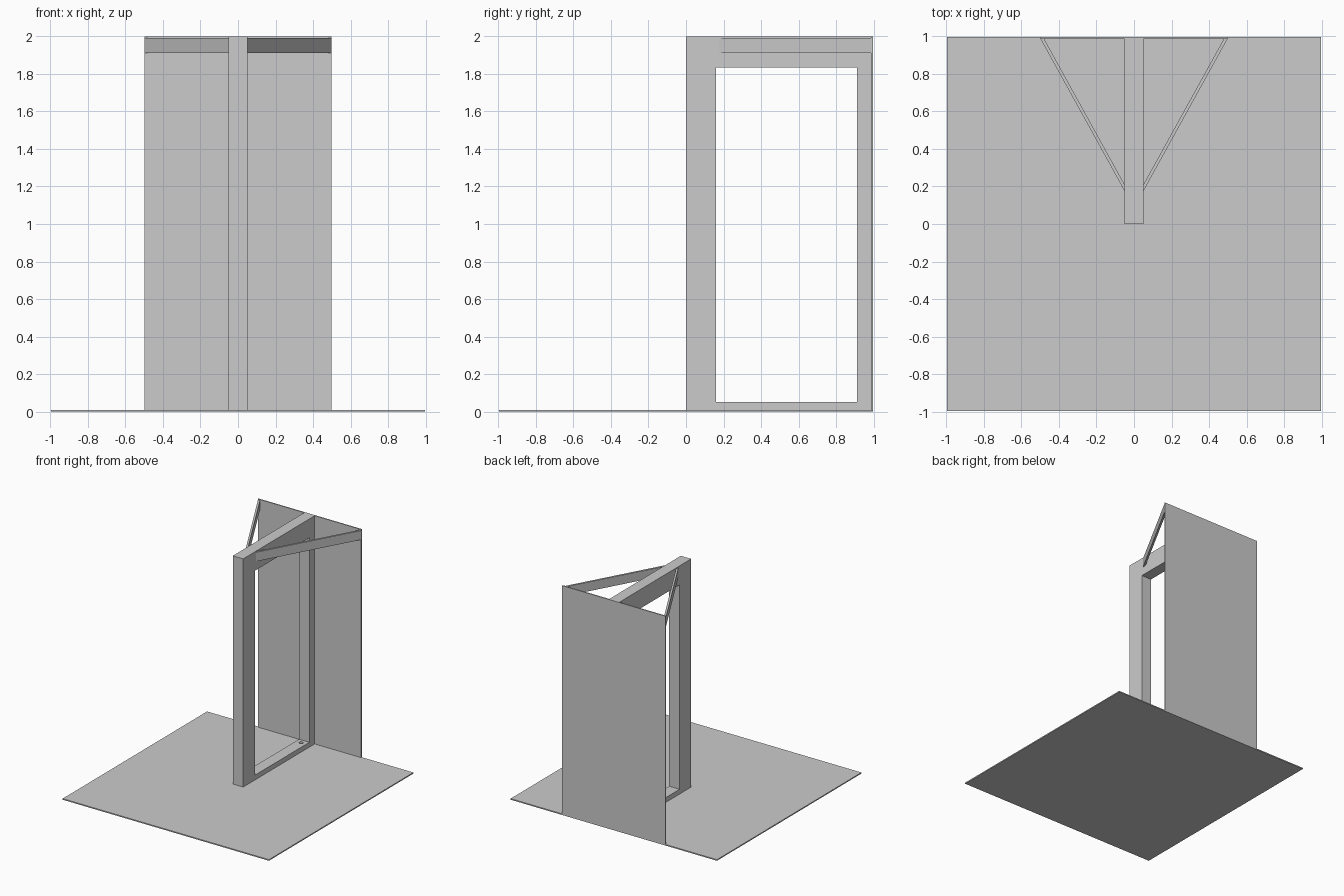
import bpy
import bmesh

if "Cube" in bpy.data.objects:
    bpy.data.objects.remove(bpy.data.objects["Cube"], do_unlink=True)

# Single neutral grey
GREY = (0.6, 0.6, 0.6, 1)
grey = bpy.data.materials.new("neutral grey")
grey.use_nodes = True
grey.diffuse_color = GREY
grey.node_tree.nodes["Principled BSDF"].inputs["Base Color"].default_value = GREY

EDGE = 0.995      # half width of the floor
FLOOR = 0.01      # floor thickness
TOP = 2.0
HALF = 0.05       # half thickness of the frame
WALL = 0.985      # inner face of the wall panel


def prism(name, outline, z0, z1):
    """Extrude a plan outline between two heights."""
    bm = bmesh.new()
    face = bm.faces.new([bm.verts.new((x, y, z0)) for x, y in outline])
    up = bmesh.ops.extrude_face_region(bm, geom=[face])["geom"]
    bmesh.ops.translate(bm, vec=(0, 0, z1 - z0),
                        verts=[v for v in up if isinstance(v, bmesh.types.BMVert)])
    bmesh.ops.recalc_face_normals(bm, faces=bm.faces)
    mesh = bpy.data.meshes.new(name)
    bm.to_mesh(mesh)
    bm.free()
    mesh.materials.append(grey)
    obj = bpy.data.objects.new(name, mesh)
    bpy.context.collection.objects.link(obj)
    return obj


def box(name, x, y, z):
    return prism(name, [(x[0], y[0]), (x[1], y[0]), (x[1], y[1]), (x[0], y[1])], *z)


def cut(target, cutter):
    mod = target.modifiers.new("cut", "BOOLEAN")
    mod.operation = "DIFFERENCE"
    mod.solver = "EXACT"
    mod.object = cutter
    cutter.hide_render = True
    cutter.hide_set(True)
    cutter.display_type = "WIRE"


# Floor and back wall
box("floor", (-EDGE, EDGE), (-EDGE, EDGE), (0, FLOOR))
box("back_wall", (-0.4975, 0.4975), (WALL, EDGE), (FLOOR, TOP))

# Door frame standing at right angles to the wall
frame = box("door_frame", (-HALF, HALF), (0, WALL), (FLOOR, TOP))
cut(frame, box("opening_cutter", (-0.2, 0.2), (0.16, 0.912), (0.052, 1.835)))

# Blind pivot holes in the sill and lintel
bpy.ops.mesh.primitive_cylinder_add(vertices=24, radius=0.018, depth=1.84,
                                    location=(0, 0.87, 0.945))
pivot = bpy.context.object
pivot.name = "pivot_cutter"
pivot.data.materials.append(grey)
cut(frame, pivot)

# Diagonal braces from the frame to the wall corners
for side, s in (("left", 1), ("right", -1)):
    plan = [(s * HALF, 0.175), (s * 0.4975, WALL), (s * 0.478, WALL), (s * HALF, 0.21)]
    prism(side + "_brace", plan, 1.91, 1.99)
